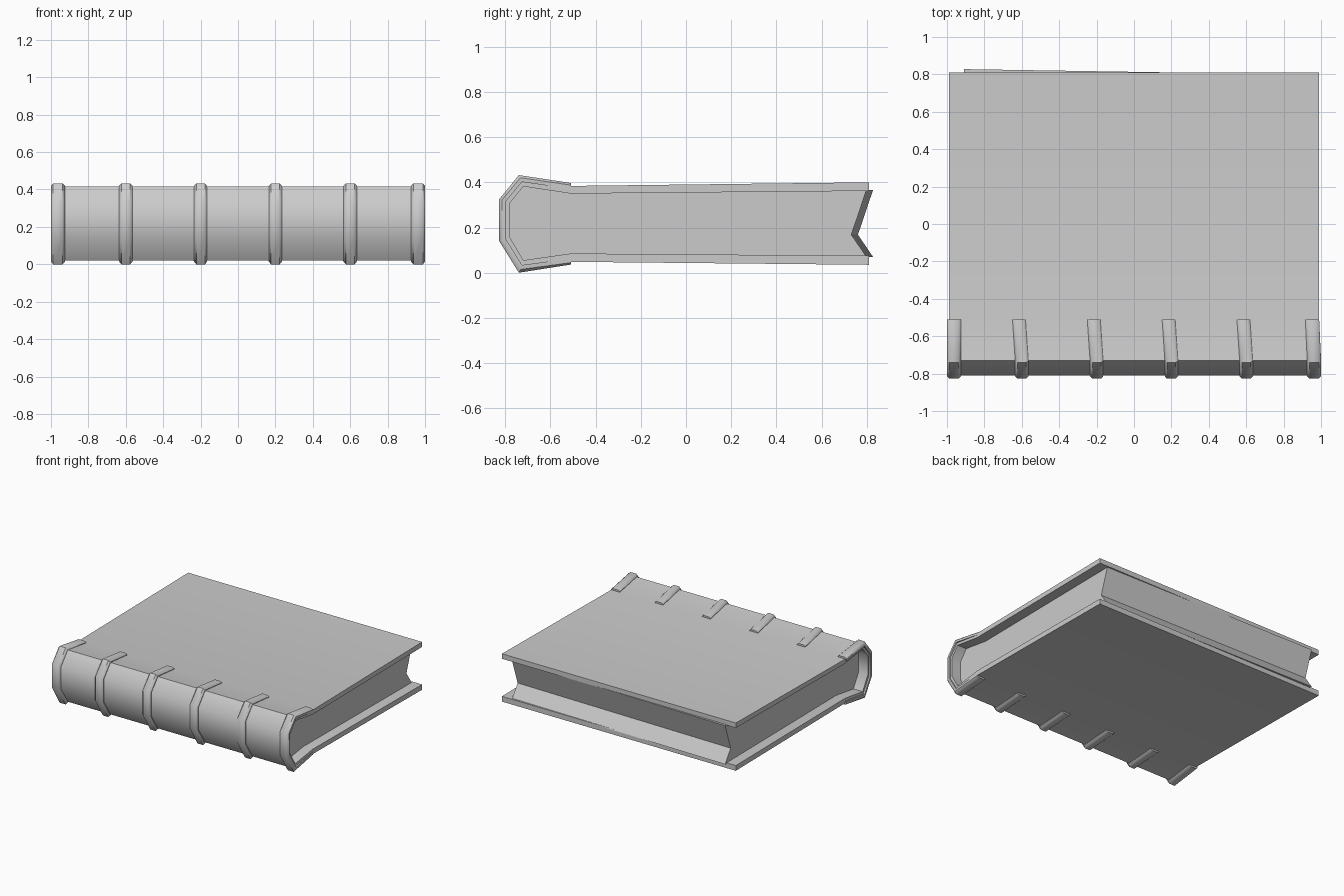
import bpy
import bmesh
import math

if "Cube" in bpy.data.objects:
    bpy.data.objects.remove(bpy.data.objects["Cube"], do_unlink=True)

grey = bpy.data.materials.new("plain grey")
grey.use_nodes = True
grey.diffuse_color = (0.6, 0.6, 0.6, 1)
grey.node_tree.nodes["Principled BSDF"].inputs["Base Color"].default_value = (0.6, 0.6, 0.6, 1)


def loft(name, sections, smooth=45):
    """Join matching closed loops of points with quads and cap both ends."""
    bm = bmesh.new()
    rings = [[bm.verts.new(p) for p in ring] for ring in sections]
    n = len(rings[0])
    for a, b in zip(rings, rings[1:]):
        for i in range(n):
            j = (i + 1) % n
            bm.faces.new((a[i], a[j], b[j], b[i]))
    bm.faces.new(rings[0])
    bm.faces.new(rings[-1])
    bmesh.ops.recalc_face_normals(bm, faces=bm.faces)
    mesh = bpy.data.meshes.new(name)
    bm.to_mesh(mesh)
    bm.free()
    mesh.materials.append(grey)
    obj = bpy.data.objects.new(name, mesh)
    bpy.context.collection.objects.link(obj)
    bpy.ops.object.select_all(action="DESELECT")
    obj.select_set(True)
    bpy.context.view_layer.objects.active = obj
    bpy.ops.object.shade_smooth_by_angle(angle=math.radians(smooth))
    return obj


def mix(a, b, t):
    return [(p[0] + (q[0] - p[0]) * t, p[1] + (q[1] - p[1]) * t) for p, q in zip(a, b)]


# Side profiles as (y, z), running from the lower hinge round the spine to the upper hinge
spine = [(-0.51, 0.048), (-0.73, 0.02), (-0.81, 0.145), (-0.81, 0.32), (-0.73, 0.415), (-0.51, 0.384)]
band = [(-0.51, 0.036), (-0.74, 0.0), (-0.827, 0.14), (-0.827, 0.325), (-0.74, 0.432), (-0.51, 0.397)]
lining = [(-0.51, 0.085), (-0.72, 0.055), (-0.782, 0.16), (-0.782, 0.305), (-0.72, 0.382), (-0.51, 0.35)]

# Cover: one folded board with the spine
board = [(0.81, 0.035)] + spine + [(0.81, 0.4)]
board += [(0.81, 0.362)] + lining[::-1] + [(0.81, 0.075)]
loft("cover", [[(x, y, z) for y, z in board] for x in (-0.988, 0.988)])

# Page block with a hollow fore edge, set slightly askew
sections = []
for x, back in ((-0.91, 0.828), (0.91, 0.799)):
    pages = lining + [(back, 0.366), (back - 0.067, 0.168), (back, 0.07)]
    sections.append([(x, y, z) for y, z in pages])
loft("pages", sections, 20)

# Raised bands across the spine, with chamfered edges and slightly leaning ends
bands = [(-0.963, 0), (-0.6, -0.015), (-0.2, -0.015), (0.2, -0.015), (0.6, -0.015), (0.963, -0.01)]
root = mix(spine, lining, 0.4)[::-1]
for number, (x, lean) in enumerate(bands, 1):
    half = 0.037 if abs(x) > 0.9 else 0.035
    sections = []
    for dx, rise in ((-half, 0.3), (0.012 - half, 1), (half - 0.012, 1), (half, 0.3)):
        loop = mix(spine, band, rise) + root
        sections.append([(x + dx + (lean if y > -0.6 else 0), y, z) for y, z in loop])
    loft(f"spine_band_{number}", sections, 45)
